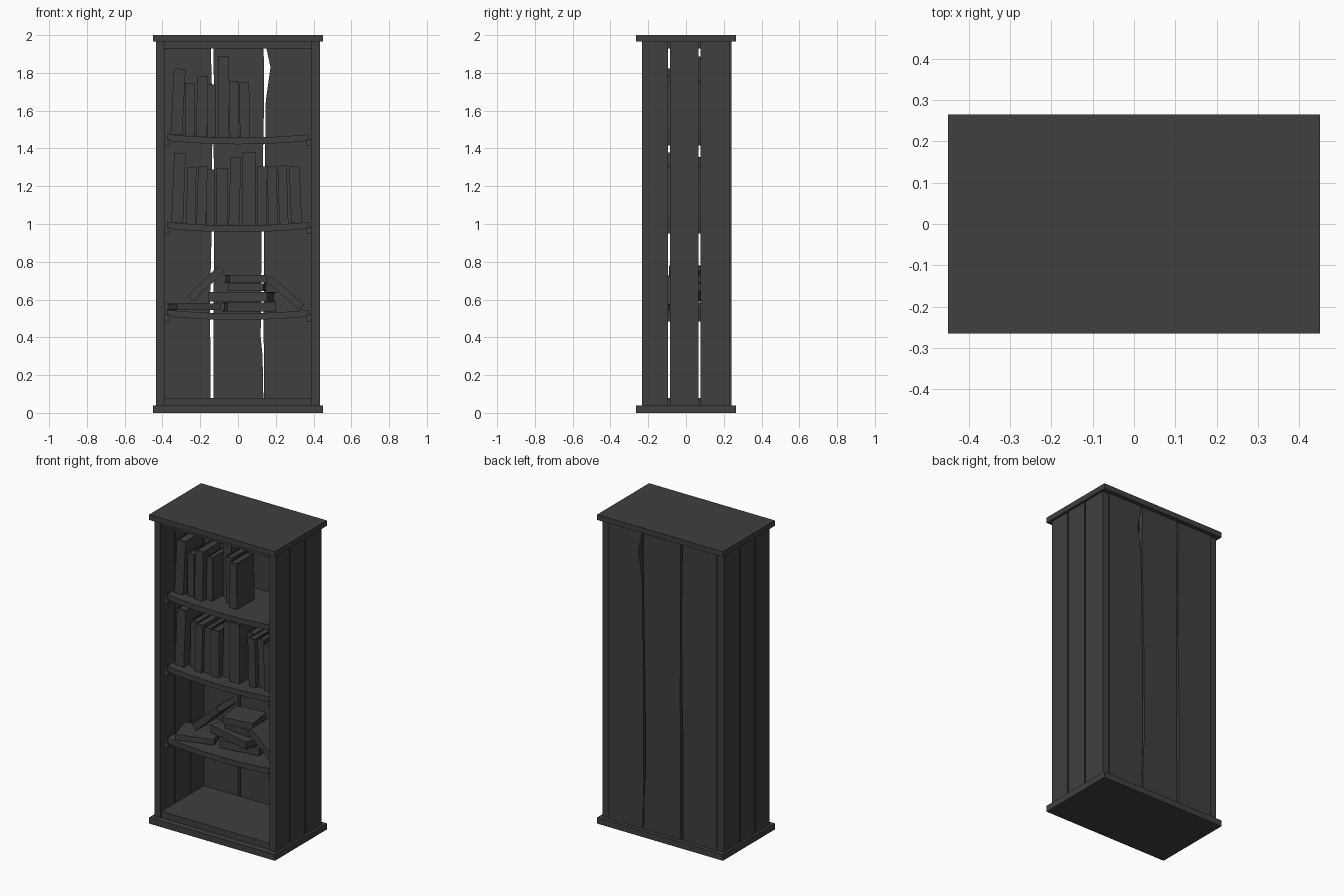
import bpy
import bmesh
from mathutils import Matrix, Vector, Euler
from math import pi

cube = bpy.data.objects.get("Cube")
if cube:
    bpy.data.objects.remove(cube, do_unlink=True)

wood = bpy.data.materials.new("dark_charcoal")
wood.use_nodes = True
colour = (0.05, 0.05, 0.05, 1)
wood.diffuse_color = colour
wood.node_tree.nodes["Principled BSDF"].inputs["Base Color"].default_value = colour


def finish(name, bm):
    bmesh.ops.recalc_face_normals(bm, faces=bm.faces)
    mesh = bpy.data.meshes.new(name)
    bm.to_mesh(mesh)
    bm.free()
    mesh.materials.append(wood)
    obj = bpy.data.objects.new(name, mesh)
    bpy.context.collection.objects.link(obj)
    return obj


def add_box(bm, low, high):
    low, high = Vector(low), Vector(high)
    matrix = Matrix.Translation((low + high) / 2) @ Matrix.Diagonal((high - low).to_4d())
    return bmesh.ops.create_cube(bm, size=1, matrix=matrix)["verts"]


def box(name, low, high):
    bm = bmesh.new()
    add_box(bm, low, high)
    return finish(name, bm)


def plank(name, outline, y, thickness):
    # Flat x-z outline pushed back along y
    bm = bmesh.new()
    face = bm.faces.new([bm.verts.new((x, y, z)) for x, z in outline])
    new = bmesh.ops.extrude_face_region(bm, geom=[face])["geom"]
    moved = [v for v in new if isinstance(v, bmesh.types.BMVert)]
    bmesh.ops.translate(bm, verts=moved, vec=(0, thickness, 0))
    return finish(name, bm)


def book(name, size, location, rotation):
    # Two covers, a spine facing the front and a slightly smaller page block
    w, d, h = (s / 2 for s in size)
    c = 0.006
    bm = bmesh.new()
    add_box(bm, (-w, -d, -h), (c - w, d, h))
    add_box(bm, (w - c, -d, -h), (w, d, h))
    add_box(bm, (c - w, -d, -h), (w - c, c - d, h))
    add_box(bm, (c - w, c - d, c - h), (w - c, d - c, h - c))
    obj = finish(name, bm)
    obj.location = location
    obj.rotation_euler = Euler(rotation)
    return obj


# Carcass: top, base and inner boards
box("top_board", (-0.45, -0.265, 1.965), (0.45, 0.265, 2))
box("base_board", (-0.45, -0.265, 0), (0.45, 0.265, 0.04))
box("inner_top", (-0.39, -0.225, 1.93), (0.39, 0.21, 1.965))
box("inner_floor", (-0.39, -0.225, 0.04), (0.39, 0.21, 0.08))

# Side planks with narrow gaps
for side, sign in (("left", 1), ("right", -1)):
    spans = ((-0.233, -0.094), (-0.084, 0.065), (0.076, 0.233))
    for place, (y0, y1) in zip(("front", "middle", "back"), spans):
        xs = sorted((sign * 0.39, sign * 0.435))
        box(f"{side}_side_plank_{place}", (xs[0], y0, 0.04), (xs[1], y1, 1.965))

# Back planks with worn seams: height, edge before the gap, edge after it
seam_right = [(0.04, -0.145, -0.13), (0.6, -0.148, -0.13), (0.95, -0.14, -0.126),
              (1.45, -0.136, -0.129), (1.75, -0.139, -0.128), (1.965, -0.145, -0.13)]
seam_left = [(0.04, 0.135, 0.139), (0.3, 0.13, 0.137), (0.4, 0.12, 0.136),
             (0.95, 0.125, 0.137), (1.65, 0.138, 0.147), (1.83, 0.138, 0.172),
             (1.965, 0.134, 0.143)]


def edge(seam, side):
    return [(row[side], row[0]) for row in seam]


outer = [(0.39, 0.04), (0.39, 1.965)]
outer_right = [(-x, z) for x, z in outer]
plank("back_plank_right", outer_right + edge(seam_right, 1)[::-1], 0.21, 0.03)
plank("back_plank_middle", edge(seam_right, 2) + edge(seam_left, 1)[::-1], 0.21, 0.03)
plank("back_plank_left", edge(seam_left, 2) + outer[::-1], 0.21, 0.03)


# Sagging shelves on side cleats
def sag(x):
    return -0.018 * (1 - (x / 0.375) ** 2)


shelf_heights = {"upper": 1.475, "middle": 1.01, "lower": 0.545}
for label, top in shelf_heights.items():
    bm = bmesh.new()
    add_box(bm, (-0.375, -0.19, top - 0.035), (0.375, 0.21, top))
    long_edges = [e for e in bm.edges if abs(e.verts[0].co.x - e.verts[1].co.x) > 0.1]
    bmesh.ops.subdivide_edges(bm, edges=long_edges, cuts=9, use_grid_fill=True)
    for v in bm.verts:
        v.co.z += sag(v.co.x)
    finish(f"{label}_shelf", bm)
    for side, sign in (("left", 1), ("right", -1)):
        xs = sorted((sign * 0.36, sign * 0.39))
        box(f"{label}_cleat_{side}", (xs[0], -0.2, top - 0.06), (xs[1], 0.2, top - 0.025))

# Standing books: x, width, height, lean, front y
rows = {
    "upper": [(-0.326, 0.062, 0.35, 0.05, -0.14), (-0.254, 0.048, 0.28, 0, -0.12),
              (-0.193, 0.058, 0.32, 0.02, -0.13), (-0.14, 0.043, 0.28, 0, -0.09),
              (-0.077, 0.06, 0.43, 0, 0), (-0.018, 0.05, 0.3, -0.02, -0.06),
              (0.036, 0.052, 0.295, -0.01, -0.1)],
    "middle": [(-0.322, 0.062, 0.37, 0.04, -0.14), (-0.25, 0.048, 0.3, 0.02, -0.1),
               (-0.195, 0.05, 0.31, 0.03, -0.13), (-0.143, 0.045, 0.295, 0, -0.11),
               (-0.083, 0.06, 0.3, 0, -0.12), (-0.022, 0.056, 0.36, 0.03, -0.09),
               (0.06, 0.072, 0.385, 0, -0.12), (0.127, 0.055, 0.31, 0, -0.05),
               (0.187, 0.05, 0.31, -0.03, -0.12), (0.243, 0.048, 0.31, -0.03, -0.1),
               (0.31, 0.056, 0.3, -0.04, -0.13)],
}
depth = 0.18
for label, row in rows.items():
    for i, (x, w, h, lean, y) in enumerate(row, 1):
        base = shelf_heights[label] + sag(x) + abs(lean) * w / 2
        location = (x + lean * h / 2, y + depth / 2, base + h / 2)
        book(f"{label}_book_{i}", (w, depth, h), location, (0, lean, 0))

# Lower shelf: books lying flat in a pile, as x, y, z, thickness, length, turn
pile = [(-0.235, -0.06, 0.562, 0.036, 0.24, 0.3), (0.06, 0, 0.561, 0.048, 0.26, 0.15),
        (0.02, -0.01, 0.615, 0.05, 0.32, -0.25), (0.05, 0.02, 0.665, 0.042, 0.19, -0.1),
        (0.04, 0.01, 0.71, 0.042, 0.2, 0.15)]
for i, (x, y, z, thick, length, turn) in enumerate(pile, 1):
    book(f"pile_book_{i}", (thick, depth, length), (x, y, z), (0, pi / 2, turn))

# Two books slumped against the pile
book("slumped_book_right", (0.042, depth, 0.23), (-0.17, 0, 0.685), (0, 0.8, 0))
book("slumped_book_left", (0.04, depth, 0.23), (0.25, -0.03, 0.635), (0, -0.85, 0))
